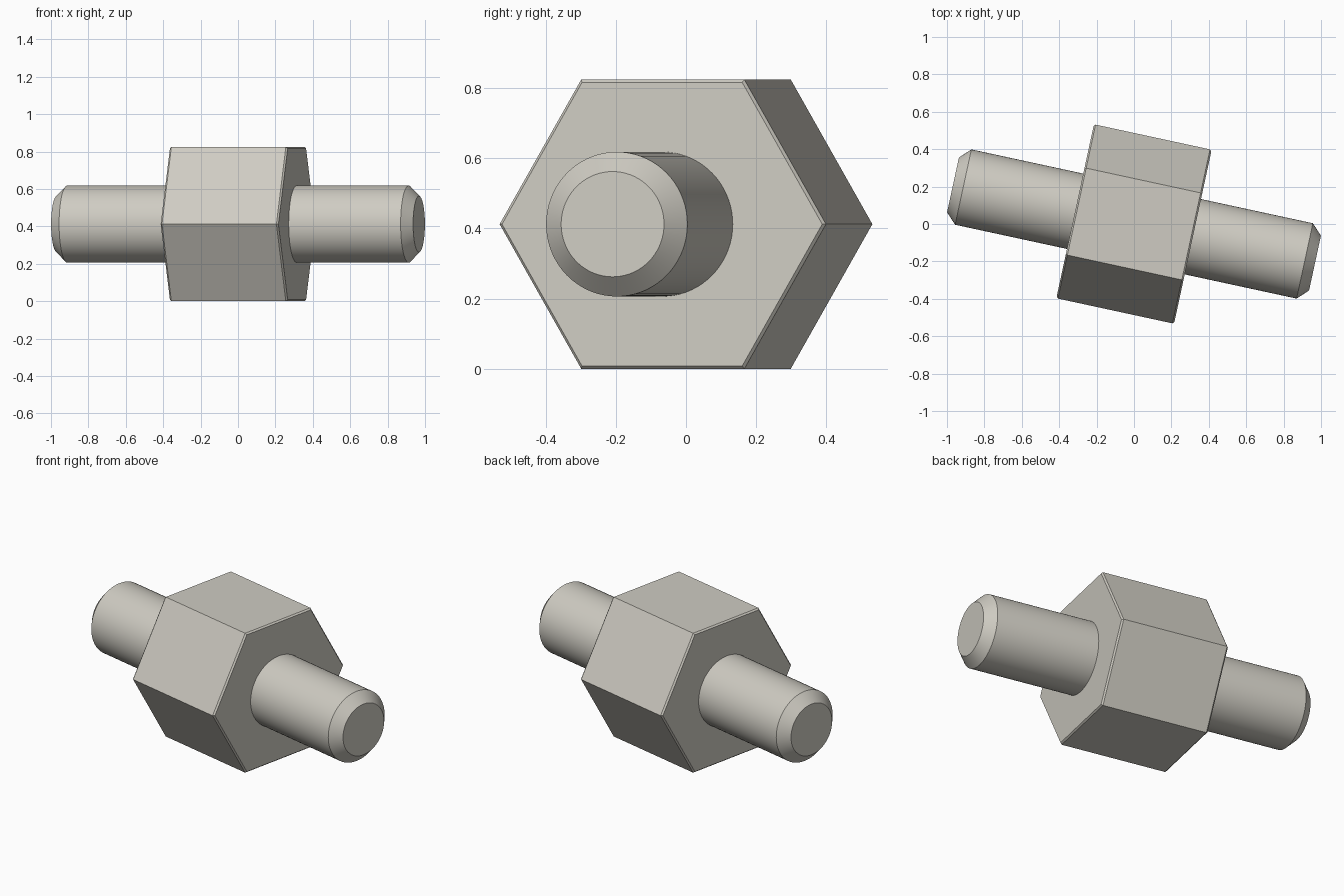
import bpy
import bmesh
from math import cos, sin, pi, radians
from mathutils import Matrix

if "Cube" in bpy.data.objects:
    bpy.data.objects.remove(bpy.data.objects["Cube"])

APOTHEM = 0.412
HEX_RADIUS = APOTHEM / cos(pi / 6)
HEX_HALF = 0.322
STUD_RADIUS = 0.206
STUD_END = 0.99
CHAMFER = 0.056
EDGE = 0.009
PLACE = Matrix.Translation((0, 0, APOTHEM)) @ Matrix.Rotation(radians(-12.2), 4, "Z")

metal = bpy.data.materials.new("warm_grey_metal")
metal.use_nodes = True
colour = (0.62, 0.60, 0.54, 1)
metal.diffuse_color = colour
metal.node_tree.nodes["Principled BSDF"].inputs["Base Color"].default_value = colour


def turned_part(name, profile, sides, cap_start=True):
    """Sweep (position, radius) pairs around the x axis and cap the ends."""
    bm = bmesh.new()
    angles = [2 * pi * i / sides for i in range(sides)]
    rings = [[bm.verts.new((x, r * cos(a), r * sin(a))) for a in angles]
             for x, r in profile]
    for a, b in zip(rings, rings[1:]):
        for i in range(sides):
            j = (i + 1) % sides
            bm.faces.new((a[i], a[j], b[j], b[i]))
    if cap_start:
        bm.faces.new(rings[0])
    bm.faces.new(rings[-1])
    bmesh.ops.recalc_face_normals(bm, faces=bm.faces)
    mesh = bpy.data.meshes.new(name)
    bm.to_mesh(mesh)
    bm.free()
    mesh.materials.append(metal)
    obj = bpy.data.objects.new(name, mesh)
    bpy.context.collection.objects.link(obj)
    return obj


# Hexagonal body with finely broken end edges
body = turned_part("hex_body", [
    (-HEX_HALF, HEX_RADIUS - EDGE), (-HEX_HALF + EDGE, HEX_RADIUS),
    (HEX_HALF - EDGE, HEX_RADIUS), (HEX_HALF, HEX_RADIUS - EDGE)], 6)
body.matrix_world = PLACE

# Two round studs with chamfered tips, open where they meet the body
for name, turn in (("left_stud", 0), ("right_stud", pi)):
    stud = turned_part(name, [
        (HEX_HALF - EDGE, STUD_RADIUS), (STUD_END - CHAMFER, STUD_RADIUS),
        (STUD_END, STUD_RADIUS - CHAMFER)], 72, cap_start=False)
    stud.matrix_world = PLACE @ Matrix.Rotation(turn, 4, "Z")
    bpy.ops.object.select_all(action="DESELECT")
    stud.select_set(True)
    bpy.context.view_layer.objects.active = stud
    bpy.ops.object.shade_smooth_by_angle(angle=radians(30))
